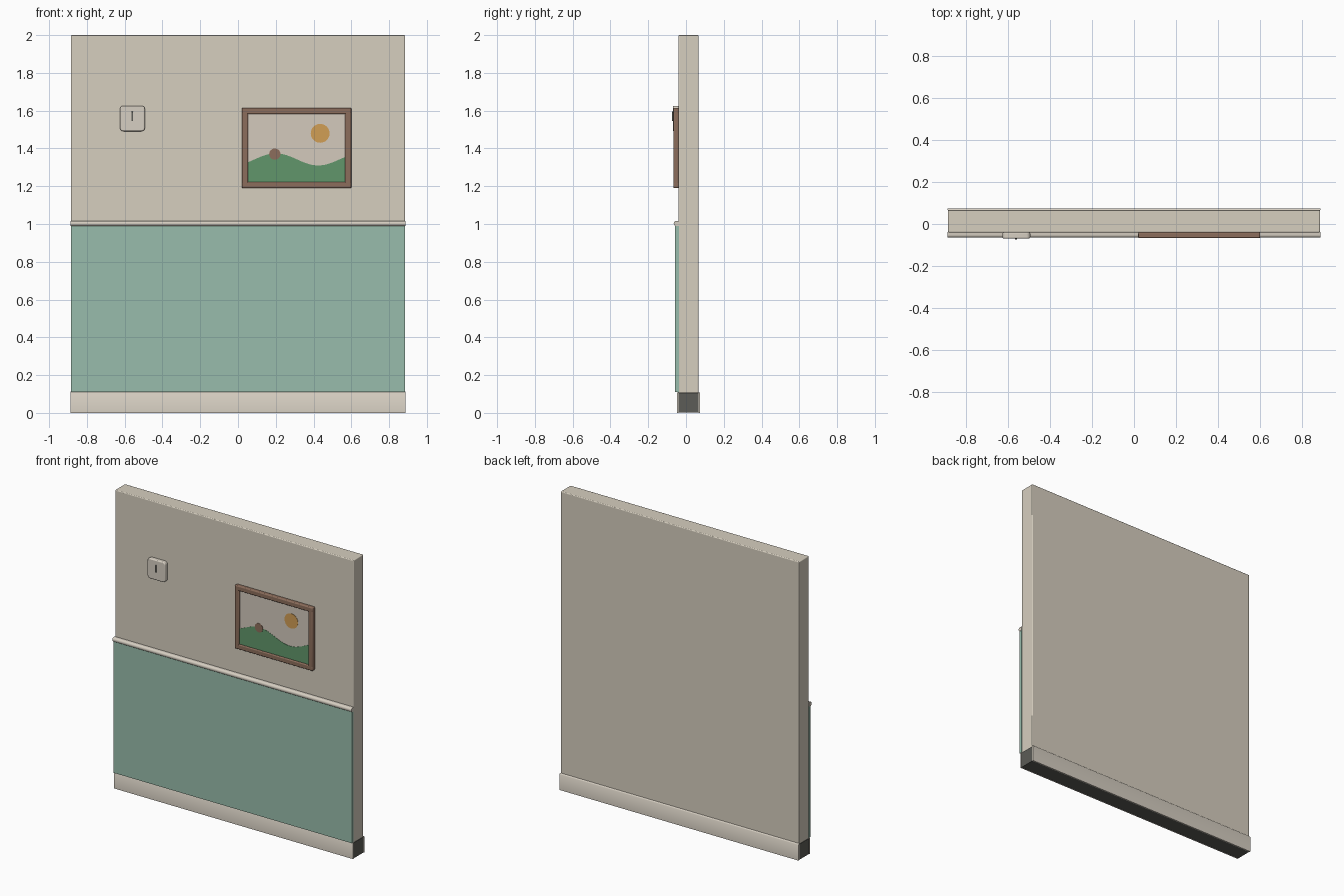
import bpy, bmesh, math

if "Cube" in bpy.data.objects:
    bpy.data.objects.remove(bpy.data.objects["Cube"], do_unlink=True)


def material(name, r, g, b):
    linear = [((c + 0.055) / 1.055) ** 2.4 for c in (r, g, b)] + [1]
    m = bpy.data.materials.new(name)
    m.use_nodes = True
    m.diffuse_color = linear
    m.node_tree.nodes["Principled BSDF"].inputs["Base Color"].default_value = linear
    return m


CREAM = material("cream wall", 0.84, 0.81, 0.75)
TRIM = material("pale trim", 0.84, 0.81, 0.76)
GREEN = material("sage panel", 0.60, 0.74, 0.675)
DARK = material("dark core", 0.36, 0.36, 0.34)
BROWN = material("brown wood", 0.55, 0.43, 0.36)
PAPER = material("pale sky", 0.83, 0.79, 0.74)
HILL = material("hill green", 0.38, 0.59, 0.42)
SUN = material("sun ochre", 0.82, 0.62, 0.33)


def finish(name, bm, mat, bevel=0, segments=3):
    bmesh.ops.recalc_face_normals(bm, faces=bm.faces[:])
    mesh = bpy.data.meshes.new(name)
    bm.to_mesh(mesh)
    bm.free()
    mesh.materials.append(mat)
    ob = bpy.data.objects.new(name, mesh)
    bpy.context.collection.objects.link(ob)
    if bevel:
        mod = ob.modifiers.new("Bevel", "BEVEL")
        mod.width, mod.segments = bevel, segments
    bpy.ops.object.select_all(action="DESELECT")
    ob.select_set(True)
    bpy.context.view_layer.objects.active = ob
    bpy.ops.object.shade_smooth_by_angle(angle=math.radians(40))
    return ob


def box(name, mat, x, y, z, bevel=0, corner=0):
    """Box between ranges; corner rounds the edges running along y first."""
    bm = bmesh.new()
    bmesh.ops.create_cube(bm, size=1)
    for v in bm.verts:
        v.co = [r[0] if c < 0 else r[1] for c, r in zip(v.co, (x, y, z))]
    if corner:
        edges = [e for e in bm.edges
                 if abs(e.verts[0].co.y - e.verts[1].co.y) > 0.001]
        bmesh.ops.bevel(bm, geom=edges, offset=corner, segments=5,
                        profile=0.5, affect="EDGES")
    return finish(name, bm, mat, bevel)


def plate(name, mat, outline, front, back):
    """Thin upright plate from an outline in x and z."""
    bm = bmesh.new()
    face = bm.faces.new([bm.verts.new((x, front, z)) for x, z in outline])
    moved = bmesh.ops.extrude_face_region(bm, geom=[face])["geom"]
    for v in moved:
        if isinstance(v, bmesh.types.BMVert):
            v.co.y = back
    return finish(name, bm, mat)


def circle(cx, cz, r, n=32):
    return [(cx + r * math.cos(i * math.tau / n), cz + r * math.sin(i * math.tau / n))
            for i in range(n)]


def molding(name, mat, profile, half):
    """Profile in y and z drawn out along x."""
    bm = bmesh.new()
    rings = [[bm.verts.new((x, y, z)) for y, z in profile] for x in (-half, half)]
    for ring in rings:
        bm.faces.new(ring)
    n = len(profile)
    for i in range(n):
        j = (i + 1) % n
        bm.faces.new((rings[0][i], rings[0][j], rings[1][j], rings[1][i]))
    return finish(name, bm, mat)


W = 0.885

# Wall and its dark footing
box("wall", CREAM, (-W, W), (-0.040, 0.066), (0.105, 2.0), 0.005)
box("footing", DARK, (-W, W), (-0.040, 0.066), (0.001, 0.105))

# Baseboards on both faces, rounded at the top
for name, inner, outer in (("front_baseboard", -0.040, -0.047),
                           ("back_baseboard", 0.066, 0.074)):
    mid = (inner + outer) / 2
    molding(name, TRIM, [(inner, 0), (outer, 0), (outer, 0.104),
                         (mid, 0.110), (inner, 0.112)], W + 0.002)

# Wainscot panel and half-round chair rail
box("wainscot_panel", GREEN, (-W, W), (-0.058, -0.038), (0.11, 0.995))
rail = [(-0.052 - 0.013 * math.cos(a), 1.003 + 0.014 * math.sin(a))
        for a in (math.pi * (i / 12 - 0.5) for i in range(13))]
molding("chair_rail", TRIM, [(-0.038, 0.989)] + rail + [(-0.038, 1.017)], W + 0.002)

# Picture frame: four rounded bars
L, R, B, T, BAR = 0.02, 0.60, 1.19, 1.615, 0.033
depth = (-0.067, -0.039)
for name, z in (("frame_bottom", (B, B + BAR)), ("frame_top", (T - BAR, T))):
    box(name, BROWN, (L, R), depth, z, 0.006)
for name, x in (("frame_right", (L, L + BAR)), ("frame_left", (R - BAR, R))):
    box(name, BROWN, x, depth, (B, T), 0.006)

# Painting: sky, sun, rolling hill and a small bush
x0, x1, z0, z1 = L + 0.02, R - 0.02, B + 0.02, T - 0.02
plate("painting_sky", PAPER, [(x0, z0), (x1, z0), (x1, z1), (x0, z1)], -0.056, -0.040)
crest = []
for i in range(41):
    x = x1 + (x0 - x1) * i / 40
    crest.append((x, 1.342 + 0.032 * math.cos(math.tau * (x - 0.2) / 0.45)))
plate("painting_sun", SUN, circle(0.435, 1.48, 0.05), -0.0575, -0.055)
plate("painting_hill", HILL, [(x0, z0), (x1, z0)] + crest, -0.0575, -0.055)
plate("painting_bush", BROWN, circle(0.195, 1.37, 0.03), -0.0585, -0.055)

# Light switch with rounded plate and dark toggle
box("switch_plate", TRIM, (-0.625, -0.493), (-0.069, -0.039), (1.491, 1.626), 0.006, 0.018)
box("switch_toggle", DARK, (-0.565, -0.555), (-0.074, -0.066), (1.545, 1.595), 0.002)
